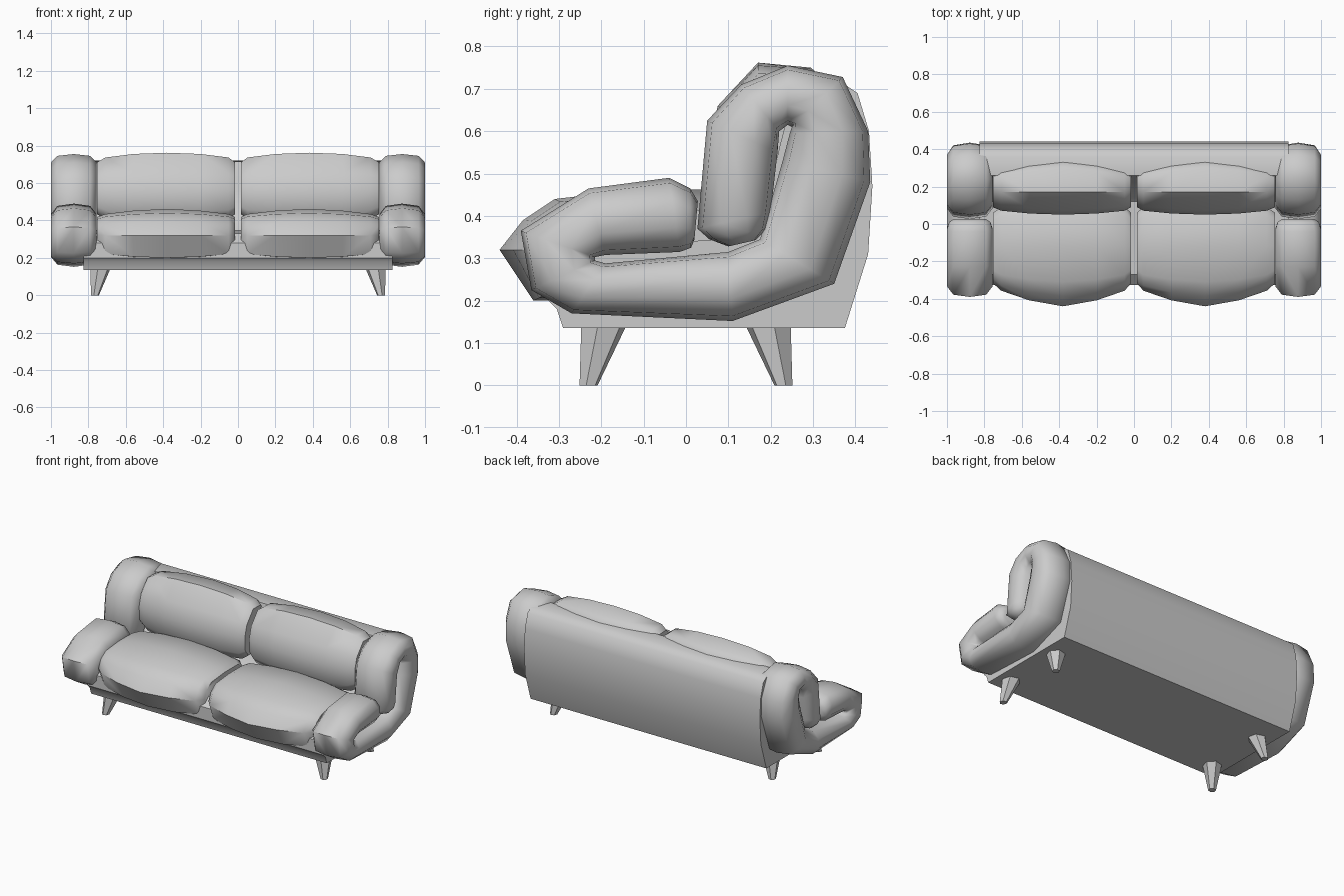
import bpy, bmesh, math
from mathutils import Vector


def finish(name, bm, angle=None):
    bmesh.ops.recalc_face_normals(bm, faces=bm.faces)
    me = bpy.data.meshes.new(name)
    bm.to_mesh(me)
    bm.free()
    ob = bpy.data.objects.new(name, me)
    bpy.context.collection.objects.link(ob)
    if angle:
        bpy.ops.object.select_all(action='DESELECT')
        ob.select_set(True)
        bpy.context.view_layer.objects.active = ob
        bpy.ops.object.shade_smooth_by_angle(angle=math.radians(angle))
    return ob


def loft(name, rings, angle=None):
    """Skin a list of closed rings and cap both ends."""
    bm = bmesh.new()
    vs = [[bm.verts.new(p) for p in r] for r in rings]
    n = len(vs[0])
    for a, b in zip(vs, vs[1:]):
        for i in range(n):
            bm.faces.new((a[i], a[(i + 1) % n], b[(i + 1) % n], b[i]))
    bm.faces.new(vs[0])
    bm.faces.new(vs[-1])
    return finish(name, bm, angle)


# Frame: L-shaped shell profile (y, z) run across the width
frame = [(-0.29, 0.135), (0.375, 0.135), (0.43, 0.31), (0.44, 0.47), (0.432, 0.6),
         (0.405, 0.69), (0.36, 0.72), (0.26, 0.715), (0.22, 0.56), (0.19, 0.42),
         (0.12, 0.345), (-0.27, 0.33), (-0.325, 0.28), (-0.325, 0.2), (-0.305, 0.18)]
loft("frame", [[(x, y, z) for y, z in frame] for x in (-0.825, 0.825)], 40)


def cushion(name, side, mid, end, cy, cz, squash):
    """Pillow: full profile in the middle, smaller at the ends."""
    def ring(x, prof, s):
        return [(side * x, cy + (y - cy) * s, cz + (z - cz) * s) for y, z in prof]
    loft(name, [ring(0.015, end, squash), ring(0.05, end, 0.95),
                ring(0.20, [((a + c) / 2, (b + d) / 2) for (a, b), (c, d) in zip(mid, end)], 1.01),
                ring(0.38, mid, 1),
                ring(0.56, [((a + c) / 2, (b + d) / 2) for (a, b), (c, d) in zip(mid, end)], 1.01),
                ring(0.71, end, 0.95), ring(0.755, end, squash)], 50)


seat_mid = [(-0.44, 0.32), (-0.385, 0.39), (-0.31, 0.44), (-0.12, 0.462), (0.05, 0.462),
            (0.10, 0.42), (0.10, 0.30), (-0.2, 0.23), (-0.3, 0.2), (-0.36, 0.2)]
seat_end = [(-0.37, 0.32), (-0.34, 0.385), (-0.28, 0.425), (-0.12, 0.44), (0.05, 0.44),
            (0.10, 0.41), (0.10, 0.30), (-0.2, 0.23), (-0.28, 0.213), (-0.33, 0.215)]
back_mid = [(0.055, 0.45), (0.05, 0.56), (0.075, 0.66), (0.17, 0.762), (0.295, 0.75),
            (0.34, 0.71), (0.34, 0.5), (0.28, 0.4), (0.11, 0.38)]
back_end = [(0.07, 0.45), (0.065, 0.56), (0.09, 0.65), (0.17, 0.745), (0.26, 0.742),
            (0.30, 0.7), (0.30, 0.5), (0.26, 0.41), (0.11, 0.40)]

# Arm: fat folded roll; each station is (outer y, z, inner y, z, width scale)
arm = [(0.028, 0.435, 0.02, 0.345, 0.72), (0.01, 0.465, 0.012, 0.325, 0.9),
       (-0.04, 0.49, -0.015, 0.315, 1), (-0.23, 0.465, -0.19, 0.308, 1),
       (-0.39, 0.365, -0.215, 0.303, 1), (-0.365, 0.225, -0.215, 0.295, 1),
       (-0.27, 0.17, -0.19, 0.288, 1), (0.11, 0.152, 0.10, 0.315, 1),
       (0.35, 0.24, 0.175, 0.345, 1), (0.435, 0.48, 0.228, 0.53, 1),
       (0.43, 0.6, 0.245, 0.595, 1), (0.37, 0.728, 0.25, 0.61, 1),
       (0.24, 0.755, 0.24, 0.615, 1), (0.13, 0.71, 0.22, 0.6, 1),
       (0.05, 0.625, 0.216, 0.55, 1), (0.027, 0.37, 0.20, 0.41, 1),
       (0.055, 0.345, 0.19, 0.37, 0.9), (0.1, 0.328, 0.165, 0.343, 0.72)]
section = [(0, 1), (0.72, 0.86), (1, 0.35), (1, -0.35), (0.72, -0.86),
           (0, -1), (-0.72, -0.86), (-1, -0.35), (-1, 0.35), (-0.72, 0.86)]

for side, tag in ((-1, "left"), (1, "right")):
    cushion("seat_cushion_" + tag, side, seat_mid, seat_end, -0.1, 0.33, 0.8)
    cushion("back_cushion_" + tag, side, back_mid, back_end, 0.19, 0.57, 0.8)
    rings = []
    for oy, oz, iy, iz, w in arm:
        o, i = Vector((oy, oz)), Vector((iy, iz))
        rings.append([])
        for u, v in section:
            p = (o + i) / 2 + (o - i) / 2 * v
            rings[-1].append((side * (0.878 + 0.122 * w * u), p.x, p.y))
    loft("arm_" + tag, rings, 60)

    # Legs: splayed, tapering six-sided posts
    for fb, pos in ((-1, "front"), (1, "back")):
        loft(f"{pos}_leg_{tag}", [
            [(side * (cx + r * math.cos(k * math.pi / 3 + 0.26)),
              fb * (cy + r * math.sin(k * math.pi / 3 + 0.26)), z) for k in range(6)]
            for cx, cy, r, z in ((0.765, 0.23, 0.022, 0), (0.735, 0.193, 0.056, 0.145))])
